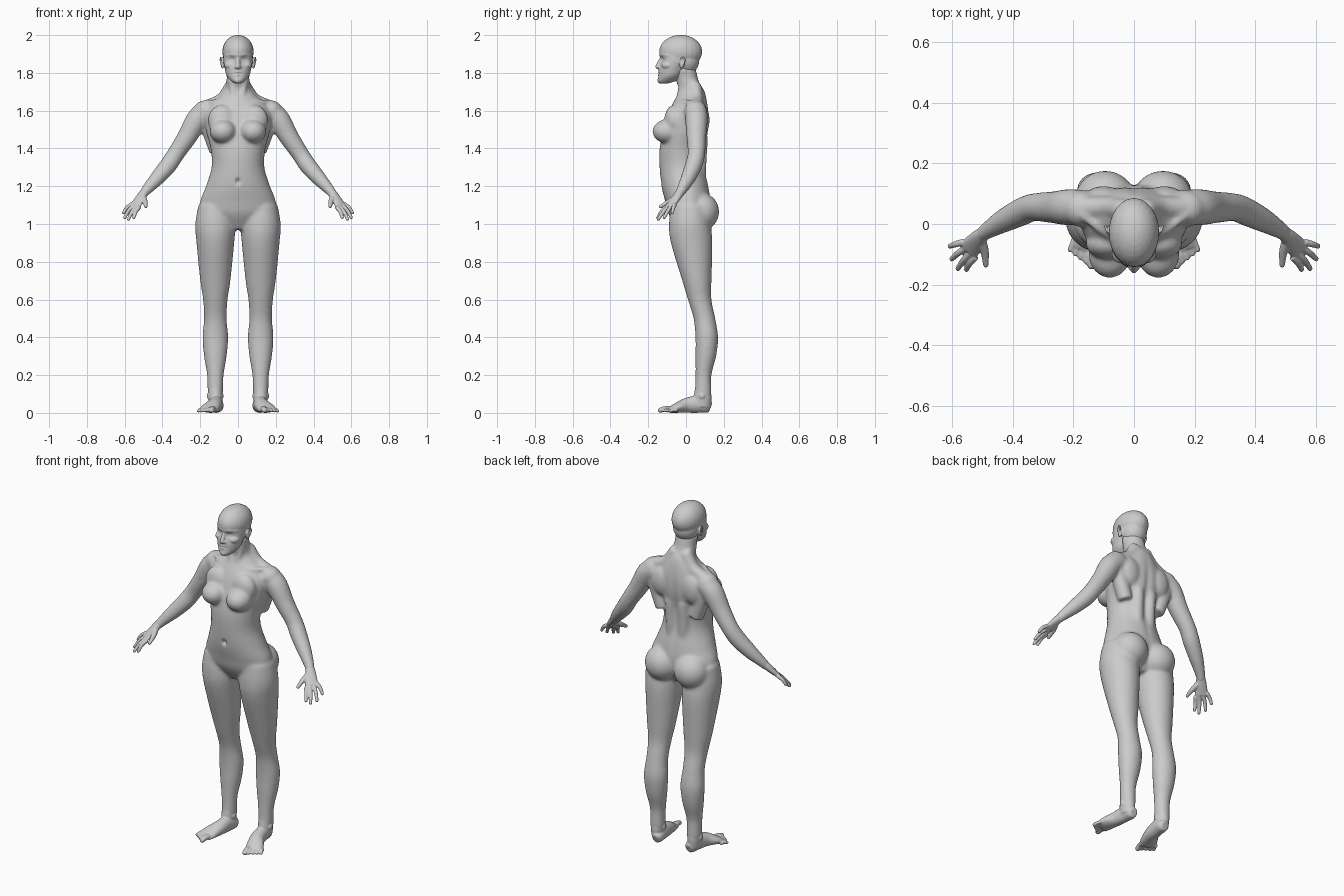
import bpy, bmesh, math
from mathutils import Vector, Matrix

cube = bpy.data.objects.get("Cube")
if cube:
    bpy.data.objects.remove(cube, do_unlink=True)

skin = bpy.data.materials.new("plain_grey")
skin.use_nodes = True
grey = (0.6, 0.6, 0.6, 1)
skin.diffuse_color = grey
skin.node_tree.nodes["Principled BSDF"].inputs["Base Color"].default_value = grey

RIGHTWARD, FORWARD, UPWARD = Vector((1, 0, 0)), Vector((0, 1, 0)), Vector((0, 0, 1))


def spline(points, steps=5):
    """Catmull-Rom resampling of rows of any length."""
    rows = [Vector(p) for p in points]
    rows = [rows[0] * 2 - rows[1], *rows, rows[-1] * 2 - rows[-2]]
    smooth = []
    for before, start, end, after in zip(rows, rows[1:], rows[2:], rows[3:]):
        for k in range(steps):
            t = k / steps
            pull = (end - before) * (t / 2)
            bend = (before * 2 - start * 5 + end * 4 - after) * (t * t / 2)
            twist = (start * 3 - before - end * 3 + after) * (t ** 3 / 2)
            smooth.append(start + pull + bend + twist)
    return smooth + [rows[-2]]


def ellipse(bm, centre, across, along, sides=32):
    angles = [math.tau * k / sides for k in range(sides)]
    return [bm.verts.new(centre + across * math.cos(a) + along * math.sin(a)) for a in angles]


def bridge(bm, rings):
    """Join neighbouring rings with quads and close both ends."""
    for low, high in zip(rings, rings[1:]):
        for k in range(len(low)):
            bm.faces.new((low[k - 1], low[k], high[k], high[k - 1]))
    bm.faces.new(rings[0])
    bm.faces.new(rings[-1])


def column(bm, x, rows):
    """Level sections, each given as height, half width, front and back."""
    rings = []
    for z, half, front, back in spline(rows):
        centre = Vector((x, (front + back) / 2, z))
        rings.append(ellipse(bm, centre, RIGHTWARD * half, FORWARD * (back - front) / 2))
    bridge(bm, rings)


def limb(bm, rows, side=RIGHTWARD):
    """Sections square to a path, each given as x, y, z, width and depth radius."""
    path = spline(rows)
    places = [Vector(row[:3]) for row in path]
    rings = []
    for i, row in enumerate(path):
        heading = (places[min(i + 1, len(places) - 1)] - places[max(i - 1, 0)]).normalized()
        across = (side - heading * side.dot(heading)).normalized()
        rings.append(ellipse(bm, places[i], across * row[3], heading.cross(across) * row[4]))
    bridge(bm, rings)


def rod(bm, rows, side=RIGHTWARD):
    """Round tube with a domed tip, from rows of x, y, z and radius."""
    limb(bm, [(*row, row[-1]) for row in rows], side)
    *tip, radius = rows[-1]
    ball(bm, tip, [radius] * 3)


def ball(bm, centre, radii):
    place = Matrix.Translation(centre) @ Matrix.Diagonal((*radii, 1))
    bmesh.ops.create_uvsphere(bm, u_segments=24, v_segments=16, radius=1, matrix=place)


def finish(name, bm, voxel, smoothing, dents=()):
    """Mirror, fuse and soften the parts, then press dents (centre, spread, push)."""
    bmesh.ops.recalc_face_normals(bm, faces=bm.faces)
    rough = bpy.data.meshes.new("rough")
    bm.to_mesh(rough)
    bm.free()
    obj = bpy.data.objects.new(name, rough)
    bpy.context.collection.objects.link(obj)
    mirror = obj.modifiers.new("mirror", 'MIRROR')
    mirror.use_mirror_merge = False
    fuse = obj.modifiers.new("fuse", 'REMESH')
    fuse.mode = 'VOXEL'
    fuse.voxel_size = voxel
    soften = obj.modifiers.new("soften", 'SMOOTH')
    soften.iterations = smoothing
    graph = bpy.context.evaluated_depsgraph_get()
    obj.data = bpy.data.meshes.new_from_object(obj.evaluated_get(graph))
    obj.modifiers.clear()
    bpy.data.meshes.remove(rough)
    for vert in obj.data.vertices:
        point = Vector((abs(vert.co.x), vert.co.y, vert.co.z))
        for centre, spread, push in dents:
            reach = sum(((p - c) / s) ** 2 for p, c, s in zip(point, centre, spread))
            vert.co.y += push * math.exp(-reach)
    obj.data.materials.clear()
    obj.data.materials.append(skin)
    obj.data.shade_smooth()


# Torso and neck
body = bmesh.new()
column(body, 0, [(.97, .06, -.04, .08), (1.05, .19, -.09, .12), (1.12, .2, -.11, .13),
                 (1.2, .17, -.13, .12), (1.3, .14, -.14, .1), (1.4, .145, -.14, .1),
                 (1.5, .17, -.12, .12), (1.6, .17, -.09, .12), (1.7, .08, -.04, .1),
                 (1.75, .062, -.05, .07), (1.83, .06, -.07, .05)])
# Legs
column(body, .12, [(1.1, .09, -.08, .12), (1, .106, -.09, .13), (.9, .1, -.08, .14),
                   (.7, .08, -.02, .135), (.6, .065, .01, .135), (.5, .06, .04, .155),
                   (.4, .068, .05, .17), (.3, .06, .05, .16), (.2, .044, .05, .135),
                   (.1, .04, .045, .135), (.05, .036, .03, .13)])
# Arms
rod(body, [(.15, .055, 1.6, .055), (.21, .055, 1.56, .06), (.27, .055, 1.46, .052),
           (.33, .055, 1.37, .046), (.37, .04, 1.31, .046), (.43, .01, 1.24, .039),
           (.48, -.02, 1.185, .029), (.5, -.035, 1.16, .025)], side=FORWARD)
# Breasts, upper chest, buttocks, shoulder blades, shoulders
ball(body, (.08, -.1, 1.49), (.07, .078, .063))
ball(body, (.085, -.065, 1.55), (.075, .05, .08))
ball(body, (.095, .08, 1.065), (.1, .096, .1))
ball(body, (.1, .085, 1.55), (.065, .04, .085))
ball(body, (.175, .05, 1.6), (.06, .06, .055))
# Neck slope, collar bones, neck cords, back muscles
rod(body, [(.03, .045, 1.74, .035), (.085, .055, 1.66, .035), (.17, .055, 1.62, .035)])
rod(body, [(.015, -.05, 1.635, .014), (.09, -.03, 1.645, .014), (.17, .03, 1.645, .014)], side=UPWARD)
rod(body, [(.015, -.042, 1.65, .014), (.055, -.01, 1.82, .014)])
rod(body, [(.035, .06, 1.16, .04), (.04, .08, 1.45, .036)])
rod(body, [(.11, .06, 1.38, .04), (.17, .06, 1.56, .045)])
navel = (0, -.13, 1.225), (.01, .05, .014), .02
spine_groove = (0, .13, 1.4), (.02, .06, .2), -.01
finish("body", body, voxel=.008, smoothing=12, dents=[navel, spine_groove])

# Skull and jaw
head = bmesh.new()
ball(head, (0, -.028, 1.912), (.083, .114, .089))
ball(head, (0, -.01, 1.865), (.074, .08, .08))
column(head, 0, [(1.745, .022, -.14, -.09), (1.76, .04, -.15, -.05), (1.785, .06, -.146, -.02),
                 (1.82, .07, -.144, 0), (1.86, .077, -.135, .02), (1.91, .078, -.135, .04)])
column(head, 0, [(1.75, .055, -.05, .06), (1.86, .055, -.07, .045)])
# Chin, cheek bones, nose, nostrils, brow
ball(head, (0, -.13, 1.76), (.024, .022, .017))
ball(head, (.042, -.095, 1.84), (.032, .035, .024))
rod(head, [(0, -.126, 1.885, .01), (0, -.15, 1.833, .0125)])
ball(head, (.012, -.138, 1.83), (.009, .014, .009))
rod(head, [(0, -.13, 1.894, .013), (.03, -.122, 1.898, .012), (.058, -.096, 1.892, .01)], side=UPWARD)
# Lips
for z, middle in ((1.804, .0085), (1.789, .009)):
    rod(head, [(0, -.142, z, middle), (.025, -.128, 1.797, .005)], side=UPWARD)
# Ears, each a plate with a curled rim
ball(head, (.08, -.022, 1.85), (.011, .014, .026))
rim = [(.081, -.034, 1.855), (.09, -.022, 1.881), (.093, -.006, 1.867), (.083, -.027, 1.825)]
rod(head, [(*point, .005) for point in rim])
eye_socket = (.032, -.12, 1.868), (.017, .04, .011), .012
eyelid = (.032, -.115, 1.867), (.011, .03, .005), -.007
mouth = (0, -.14, 1.797), (.022, .03, .0035), .005
finish("head", head, voxel=.004, smoothing=5, dents=[eye_socket, eyelid, mouth])

# Palm
hand = bmesh.new()
first_knuckle, last_knuckle = Vector((.522, -.108, 1.09)), Vector((.562, -.06, 1.105))
limb(hand, [(.488, -.026, 1.178, .021, .021), (.507, -.042, 1.152, .027, .021),
            (.545, -.085, 1.095, .037, .013)], side=last_knuckle - first_knuckle)
# Fingers and thumb
fingertips = [(.552, -.15, 1.033), (.58, -.147, 1.025), (.6, -.115, 1.034), (.606, -.073, 1.06)]
for i, tip in enumerate(fingertips):
    base = first_knuckle.lerp(last_knuckle, i / 3)
    middle = base.lerp(Vector(tip), .5) + (RIGHTWARD + UPWARD) * .004
    rod(hand, [(*base, .0115), (*middle, .0105), (*tip, .0085)])
rod(hand, [(.505, -.05, 1.145, .017), (.492, -.09, 1.118, .014), (.488, -.135, 1.092, .009)])
finish("hands", hand, voxel=.0035, smoothing=4)

# Foot resting on the ground, so its height follows its centre line
foot = bmesh.new()
sole = [(.11, .13, .027, .02), (.11, .11, .034, .033), (.115, .06, .045, .036),
        (.125, 0, .039, .04), (.147, -.05, .026, .048), (.16, -.085, .015, .046)]
limb(foot, [(x, y, height, width, height) for x, y, height, width in sole])
column(foot, .12, [(.14, .037, .05, .13), (.08, .038, .04, .135), (.03, .032, .04, .13)])
# Ankle bones
for x in (.088, .153):
    ball(foot, (x, .085, .09), (.012, .018, .018))
# Toes, fanned from big to little
for i in range(5):
    fan = i / 4
    size = .0125 - .002 * fan if i else .0165
    base = Vector((.13, -.08, .018)).lerp(Vector((.194, -.045, .014)), fan)
    tip = Vector((.14, -.136, .014)).lerp(Vector((.21, -.085, .01)), fan)
    knuckle = base.lerp(tip, .5) + UPWARD * size / 3
    rod(foot, [(*base, size), (*knuckle, size * .9), (*tip, size * .85)])
finish("feet", foot, voxel=.0045, smoothing=4)
